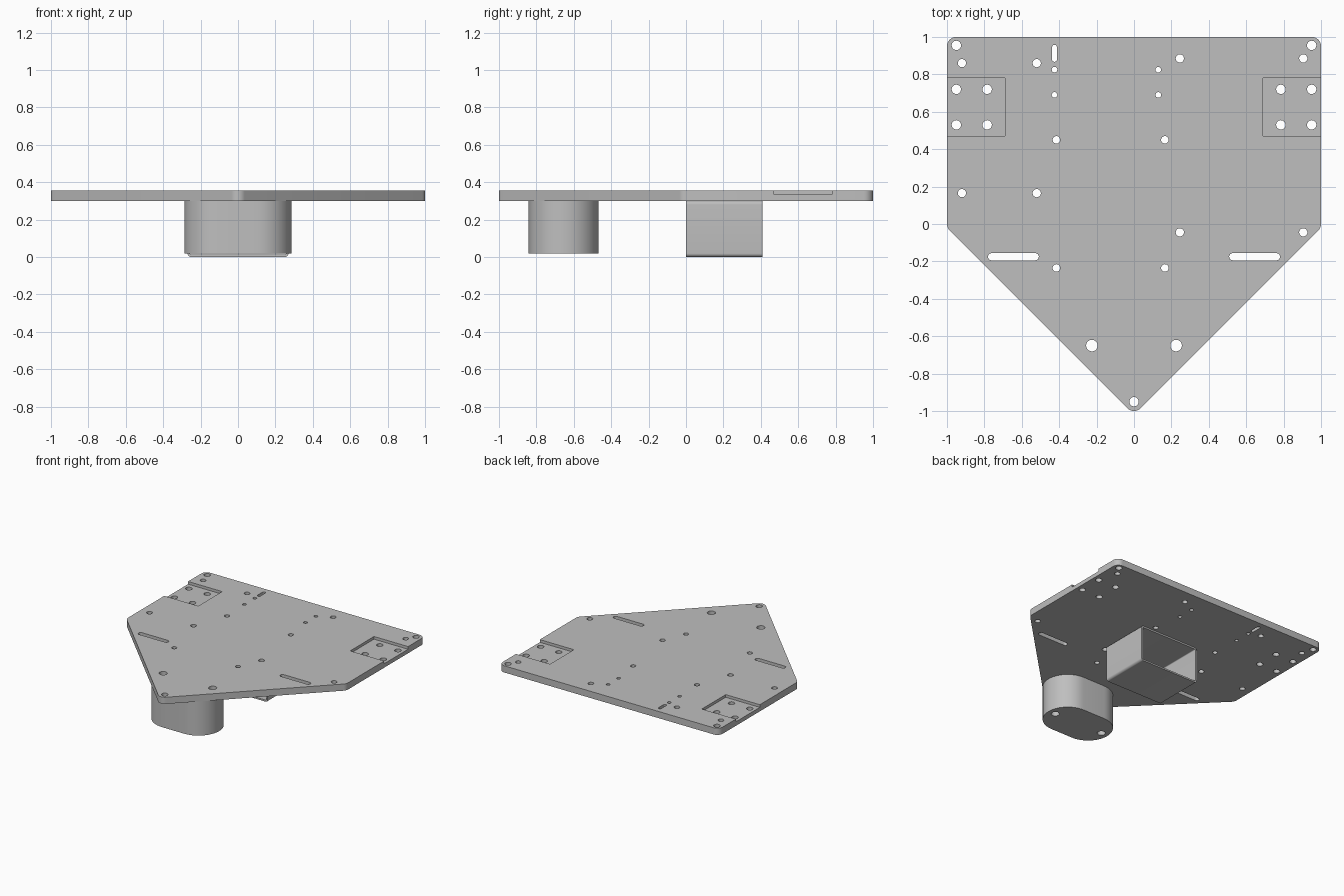
import bpy, bmesh, math
from mathutils import Vector, Matrix

cube = bpy.data.objects.get("Cube")
if cube:
    bpy.data.objects.remove(cube, do_unlink=True)

grey = bpy.data.materials.new("plain grey")
grey.use_nodes = True
colour = (0.52, 0.52, 0.52, 1)
grey.diffuse_color = colour
grey.node_tree.nodes["Principled BSDF"].inputs["Base Color"].default_value = colour

BASE, TOP = 0.30, 0.355      # underside and top of the plate
FULL = 2 * math.pi


def outline(centres, r, steps=32):
    """Outline around discs of radius r at counter-clockwise centres."""
    pts = [Vector(c) for c in centres]
    n = len(pts)
    loop = []
    for i, c in enumerate(pts):
        if n == 1:
            start, sweep, count = 0, FULL, steps - 1
            div = steps
        else:
            into, out = c - pts[i - 1], pts[(i + 1) % n] - c
            start = math.atan2(into.y, into.x) - math.pi / 2
            sweep = (math.atan2(out.y, out.x) - math.pi / 2 - start) % FULL
            count = div = max(3, round(steps * sweep / FULL))
        for k in range(count + 1):
            a = start + sweep * k / div
            loop.append((c.x + r * math.cos(a), c.y + r * math.sin(a)))
    return loop


def add_prism(bm, loop, z0, z1):
    low = [bm.verts.new((x, y, z0)) for x, y in loop]
    high = [bm.verts.new((x, y, z1)) for x, y in loop]
    bm.faces.new(low[::-1])
    bm.faces.new(high)
    for i in range(len(loop)):
        bm.faces.new((low[i - 1], low[i], high[i], high[i - 1]))


def make(name, prisms, matrix=None):
    bm = bmesh.new()
    for loop, z0, z1 in prisms:
        add_prism(bm, loop, z0, z1)
    if matrix:
        bm.transform(matrix)
    mesh = bpy.data.meshes.new(name)
    bm.to_mesh(mesh)
    bm.free()
    mesh.materials.append(grey)
    ob = bpy.data.objects.new(name, mesh)
    bpy.context.collection.objects.link(ob)
    return ob


def cut(ob, *cutters):
    """Subtract the cutters and bake the result."""
    for c in cutters:
        mod = ob.modifiers.new("cut", 'BOOLEAN')
        mod.operation, mod.solver, mod.object = 'DIFFERENCE', 'EXACT', c
    deps = bpy.context.evaluated_depsgraph_get()
    mesh = bpy.data.meshes.new_from_object(ob.evaluated_get(deps))
    ob.modifiers.clear()
    ob.data = mesh


def rect(x, y, r):
    return [(-x + r, -y + r), (x - r, -y + r), (x - r, y - r), (-x + r, y - r)]


# Hole patterns: each is a grid of x and y positions with one radius
grids = [
    ((-0.95, 0.95), (0.955,), 0.025),
    ((-0.95, -0.785, 0.785, 0.95), (0.53, 0.72), 0.025),
    ((0,), (-0.95,), 0.025),
    ((-0.225, 0.225), (-0.65,), 0.031),
    ((-0.92, -0.52), (0.165, 0.86), 0.022),
    ((0.245, 0.905), (-0.045, 0.885), 0.022),
    ((-0.425, 0.13), (0.69, 0.825), 0.015),
    ((-0.415, 0.165), (-0.235, 0.45), 0.02),
]
openings = [outline([(x, y)], r, 24) for xs, ys, r in grids for x in xs for y in ys]

# Slots
for s in (-1, 1):
    openings.append(outline([(s * 0.645 - 0.117, -0.175), (s * 0.645 + 0.117, -0.175)], 0.019))
openings.append(outline([(-0.425, 0.88), (-0.425, 0.945)], 0.013))
holes = make("hole_cutter", [(o, -0.1, 0.5) for o in openings])

# Shallow side pockets
pockets = make("pocket_cutter", [
    ([(x, 0.47), (x + 0.41, 0.47), (x + 0.41, 0.78), (x, 0.78)], TOP - 0.022, 0.5)
    for x in (-1.1, 0.69)])

# Five-sided plate
plate = make("plate", [(outline(
    [(0, -0.95), (0.95, 0), (0.95, 0.95), (-0.95, 0.95), (-0.95, 0)], 0.05, 40), BASE, TOP)])
cut(plate, pockets, holes)

# Rounded front foot with through holes
foot = make("front_foot", [(outline([(-0.1, -0.655), (0.1, -0.655)], 0.187, 48), 0.018, BASE)])
cut(foot, holes)

# Hollow rectangular tube, open at front and back
turn = Matrix.Translation((0, 0.205, BASE / 2)) @ Matrix.Rotation(math.pi / 2, 4, 'X')
tube = make("square_tube", [(outline(rect(0.27, BASE / 2, 0.02), 0.02), -0.205, 0.205)], turn)
bore = make("bore_cutter", [(outline(rect(0.257, BASE / 2 - 0.013, 0.007), 0.007), -0.4, 0.4)], turn)
cut(tube, bore)

for c in (holes, pockets, bore):
    bpy.data.objects.remove(c, do_unlink=True)

# Smooth the curved walls and keep the rims sharp
bpy.ops.object.select_all(action='DESELECT')
for ob in (plate, foot, tube):
    ob.select_set(True)
bpy.context.view_layer.objects.active = plate
bpy.ops.object.shade_smooth_by_angle(angle=math.radians(35))
